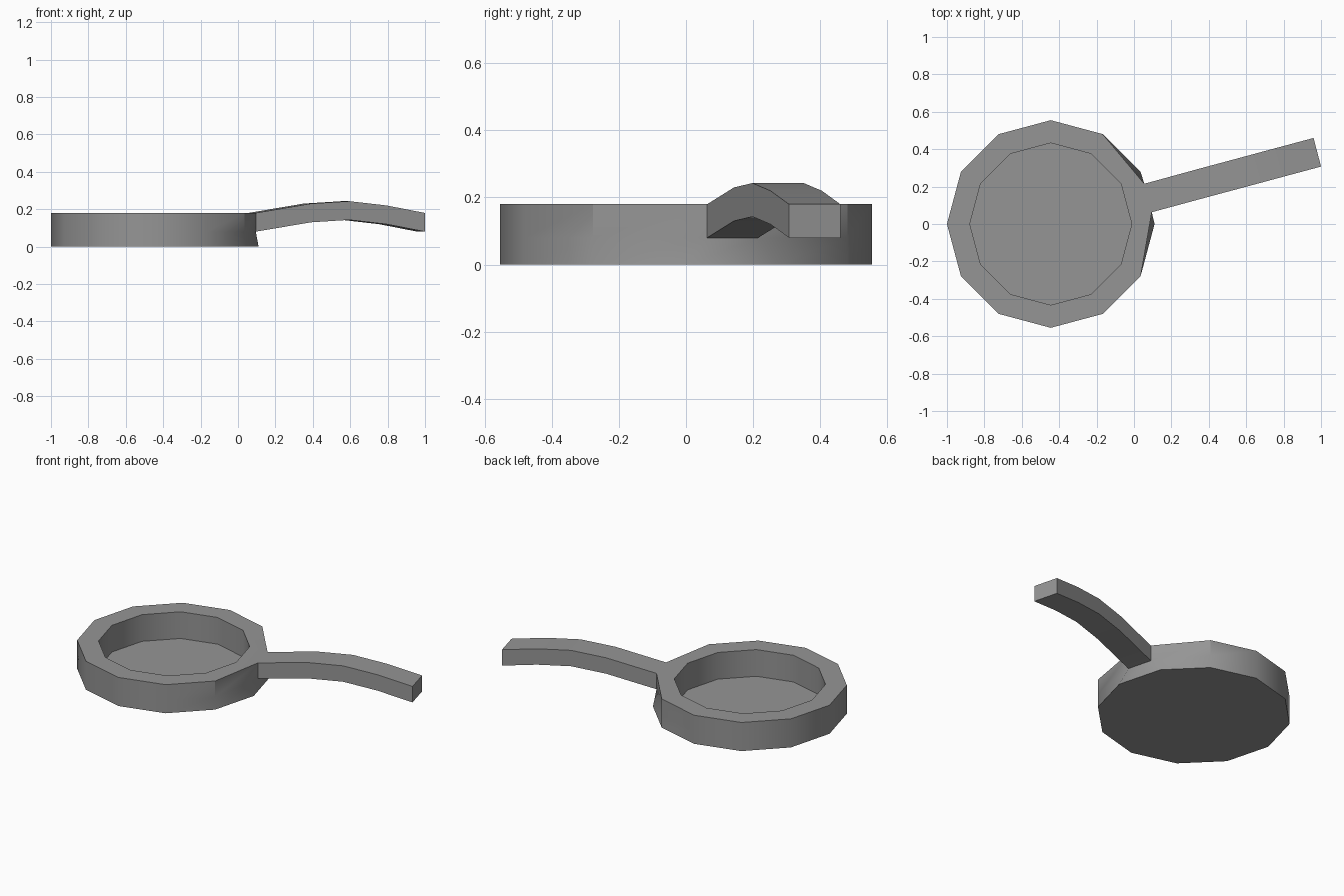
import bpy, bmesh
from math import cos, sin, radians, tau
from mathutils import Vector

cube = bpy.data.objects.get("Cube")
if cube:
    bpy.data.objects.remove(cube)

SIDES = 12
CENTER_X = -0.445
OUTER, INNER = 0.555, 0.433
RIM, FLOOR, HANDLE_LOW = 0.18, 0.012, 0.08
NEAR = (0.095, 0.063)       # handle root corners on the rim
FAR = (0.055, 0.215)

bm = bmesh.new()


def ring(radius, z, with_root=False):
    """Ring of vertices; optionally its first two are moved to the handle root."""
    points = [(CENTER_X + radius * cos(tau * i / SIDES),
               radius * sin(tau * i / SIDES)) for i in range(SIDES)]
    if with_root:
        points[:2] = NEAR, FAR
    return [bm.verts.new((x, y, z)) for x, y in points]


def bridge(a, b):
    """Quads between two rings."""
    faces = []
    for i in range(len(a)):
        j = (i + 1) % len(a)
        faces.append(bm.faces.new((a[i], a[j], b[j], b[i])))
    return faces


# Pan body: base, outer wall, rim, inner wall, floor
base = ring(OUTER, 0)
middle = ring(OUTER, HANDLE_LOW, True)
rim = ring(OUTER, RIM, True)
lip = ring(INNER, RIM)
floor = ring(INNER, FLOOR)
bm.faces.new(base[::-1])
bridge(base, middle)
root = bridge(middle, rim)[0]
bridge(rim, lip)
bridge(lip, floor)
bm.faces.new(floor)

# Arched handle swept out of the rim
bm.faces.remove(root)
section = [middle[0], middle[1], rim[1], rim[0]]
across = Vector((-0.04, 0.153, 0))
for x, y, top in ((0.39, 0.143, 0.23), (0.595, 0.198, 0.243),
                  (0.795, 0.252, 0.22), (1.0, 0.307, 0.18)):
    high = Vector((x, y, top))
    low = high - Vector((0, 0, 0.1))
    new = [bm.verts.new(p) for p in (low, low + across, high + across, high)]
    bridge(section, new)
    section = new
bm.faces.new(section)

bmesh.ops.recalc_face_normals(bm, faces=bm.faces)
mesh = bpy.data.meshes.new("frying_pan")
bm.to_mesh(mesh)
bm.free()

pan = bpy.data.objects.new("frying_pan", mesh)
bpy.context.collection.objects.link(pan)

# Plain grey metal
color = (0.3, 0.3, 0.3, 1)
metal = bpy.data.materials.new("grey_metal")
metal.use_nodes = True
metal.diffuse_color = color
metal.node_tree.nodes["Principled BSDF"].inputs["Base Color"].default_value = color
mesh.materials.append(metal)

# Smooth walls, sharp rims
bpy.context.view_layer.objects.active = pan
pan.select_set(True)
bpy.ops.object.shade_smooth_by_angle(angle=radians(35))
